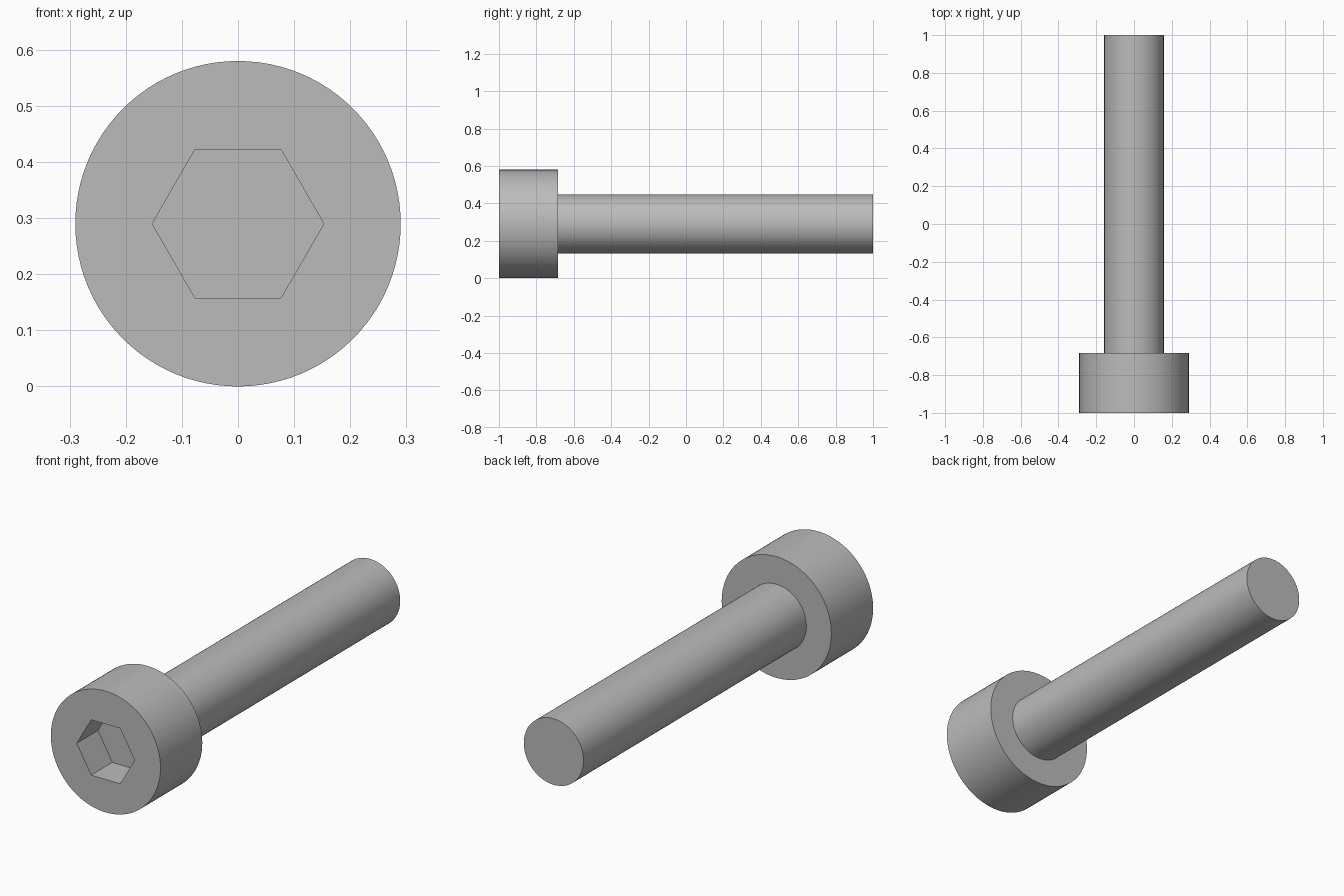
import bpy, bmesh
from math import cos, sin, tau, radians

cube = bpy.data.objects.get("Cube")
if cube:
    bpy.data.objects.remove(cube, do_unlink=True)

# Main sizes
SEGMENTS = 96
HEAD_R, SHANK_R, SOCKET_R = 0.29, 0.158, 0.153
FRONT, SHOULDER, TIP = -1.0, -0.684, 1.0
SOCKET_FLOOR = FRONT + 0.16

steel = bpy.data.materials.new("plain grey steel")
steel.use_nodes = True
grey = (0.5, 0.5, 0.5, 1)
steel.diffuse_color = grey
steel.node_tree.nodes["Principled BSDF"].inputs["Base Color"].default_value = grey


def ring(bm, radius, y, count):
    """Closed loop of vertices around the bolt axis."""
    return [bm.verts.new((radius * cos(tau * i / count), y,
                          HEAD_R + radius * sin(tau * i / count)))
            for i in range(count)]


def wall(bm, a, b):
    """Side faces joining two equal loops."""
    for i in range(len(a)):
        j = (i + 1) % len(a)
        bm.faces.new((a[i], a[j], b[j], b[i]))


def finish(bm, name):
    """Turn the mesh into a smooth shaded object with sharp rims."""
    mesh = bpy.data.meshes.new(name)
    bm.to_mesh(mesh)
    bm.free()
    mesh.materials.append(steel)
    obj = bpy.data.objects.new(name, mesh)
    bpy.context.collection.objects.link(obj)
    bpy.ops.object.select_all(action='DESELECT')
    obj.select_set(True)
    bpy.context.view_layer.objects.active = obj
    bpy.ops.object.shade_smooth_by_angle(angle=radians(30))


# Cylindrical head with a hexagonal socket
bm = bmesh.new()
front_rim = ring(bm, HEAD_R, FRONT, SEGMENTS)
back_rim = ring(bm, HEAD_R, SHOULDER, SEGMENTS)
socket_rim = ring(bm, SOCKET_R, FRONT, 6)
socket_base = ring(bm, SOCKET_R, SOCKET_FLOOR, 6)
wall(bm, front_rim, back_rim)
wall(bm, socket_rim, socket_base)
bm.faces.new(back_rim)
bm.faces.new(socket_base)
# Front face around the socket opening
edges = [bm.edges.get((loop[i - 1], loop[i]))
         for loop in (front_rim, socket_rim) for i in range(len(loop))]
bmesh.ops.triangle_fill(bm, edges=edges, use_beauty=True, normal=(0, -1, 0))
bmesh.ops.recalc_face_normals(bm, faces=bm.faces)
finish(bm, "head")

# Plain shank
bm = bmesh.new()
root = ring(bm, SHANK_R, SHOULDER, SEGMENTS)
tip = ring(bm, SHANK_R, TIP, SEGMENTS)
wall(bm, root, tip)
bm.faces.new(root)
bm.faces.new(tip)
bmesh.ops.recalc_face_normals(bm, faces=bm.faces)
finish(bm, "shank")
